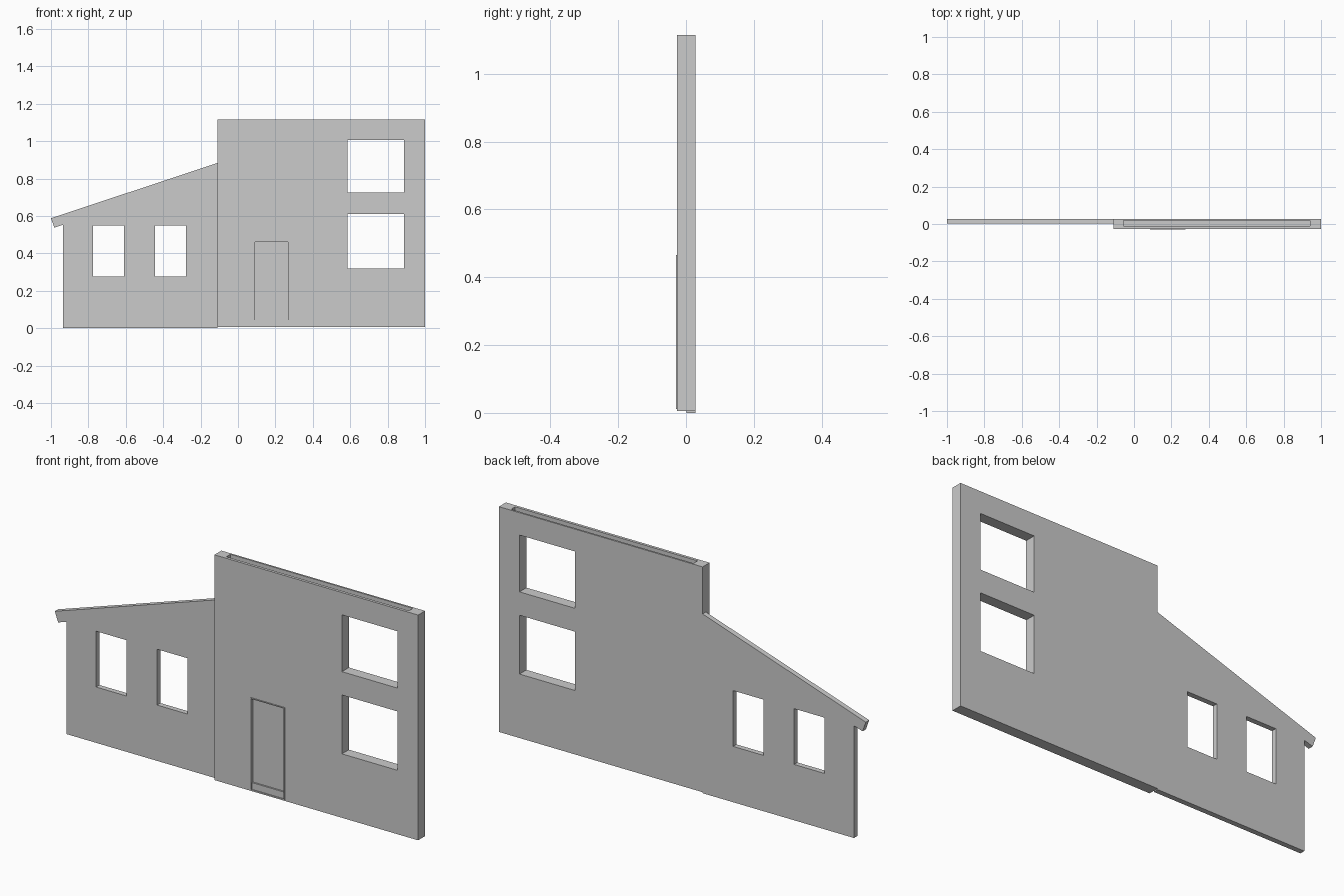
import bpy, bmesh

if "Cube" in bpy.data.objects:
    bpy.data.objects.remove(bpy.data.objects["Cube"])


def extrude_profile(name, pts, y0, y1):
    """Solid made from an (x, z) outline swept from y0 to y1."""
    bm = bmesh.new()
    face = bm.faces.new([bm.verts.new((x, y0, z)) for x, z in pts])
    ext = bmesh.ops.extrude_face_region(bm, geom=[face])
    verts = [g for g in ext["geom"] if isinstance(g, bmesh.types.BMVert)]
    bmesh.ops.translate(bm, verts=verts, vec=(0, y1 - y0, 0))
    bmesh.ops.recalc_face_normals(bm, faces=bm.faces)
    mesh = bpy.data.meshes.new(name)
    bm.to_mesh(mesh)
    bm.free()
    obj = bpy.data.objects.new(name, mesh)
    bpy.context.collection.objects.link(obj)
    return obj


def box(name, x0, x1, y0, y1, z0, z1):
    return extrude_profile(name, [(x0, z0), (x1, z0), (x1, z1), (x0, z1)], y0, y1)


def cut(target, name, *dims):
    cutter = box(name, *dims)
    cutter.hide_render = True
    cutter.hide_set(True)
    mod = target.modifiers.new(name, 'BOOLEAN')
    mod.operation = 'DIFFERENCE'
    mod.solver = 'EXACT'
    mod.object = cutter


FRONT, MID, BACK = -0.026, 0.002, 0.028

# Tall block with two windows, a roof slot and a door recess
tall = box("tall_wall", -0.11, 1.0, FRONT, BACK, 0.005, 1.115)
for i, (z0, z1) in enumerate([(0.32, 0.61), (0.725, 1.005)]):
    cut(tall, f"tall_window_cutter_{i}", 0.585, 0.888, -0.1, 0.1, z0, z1)
cut(tall, "roof_slot_cutter", -0.055, 0.94, -0.012, 0.019, 1.065, 1.2)
cut(tall, "door_recess_cutter", 0.091, 0.268, -0.1, -0.014, 0.012, 0.46)

# Low wing with sloping roof line and overhanging eave
wing = extrude_profile("low_wing_wall", [
    (-0.935, 0.0), (-0.11, 0.0), (-0.11, 0.883), (-1.0, 0.588),
    (-0.982, 0.538), (-0.935, 0.553)], MID, BACK)
for i, x0 in enumerate([-0.775, -0.443]):
    cut(wing, f"wing_window_cutter_{i}", x0, x0 + 0.166, -0.1, 0.1, 0.275, 0.55)

# Thin door surround and threshold
extrude_profile("door_surround", [
    (0.085, 0.012), (0.091, 0.012), (0.091, 0.46), (0.268, 0.46),
    (0.268, 0.012), (0.275, 0.012), (0.275, 0.465), (0.085, 0.465)], -0.029, FRONT)
box("door_threshold", 0.091, 0.268, -0.022, -0.014, 0.012, 0.045)
